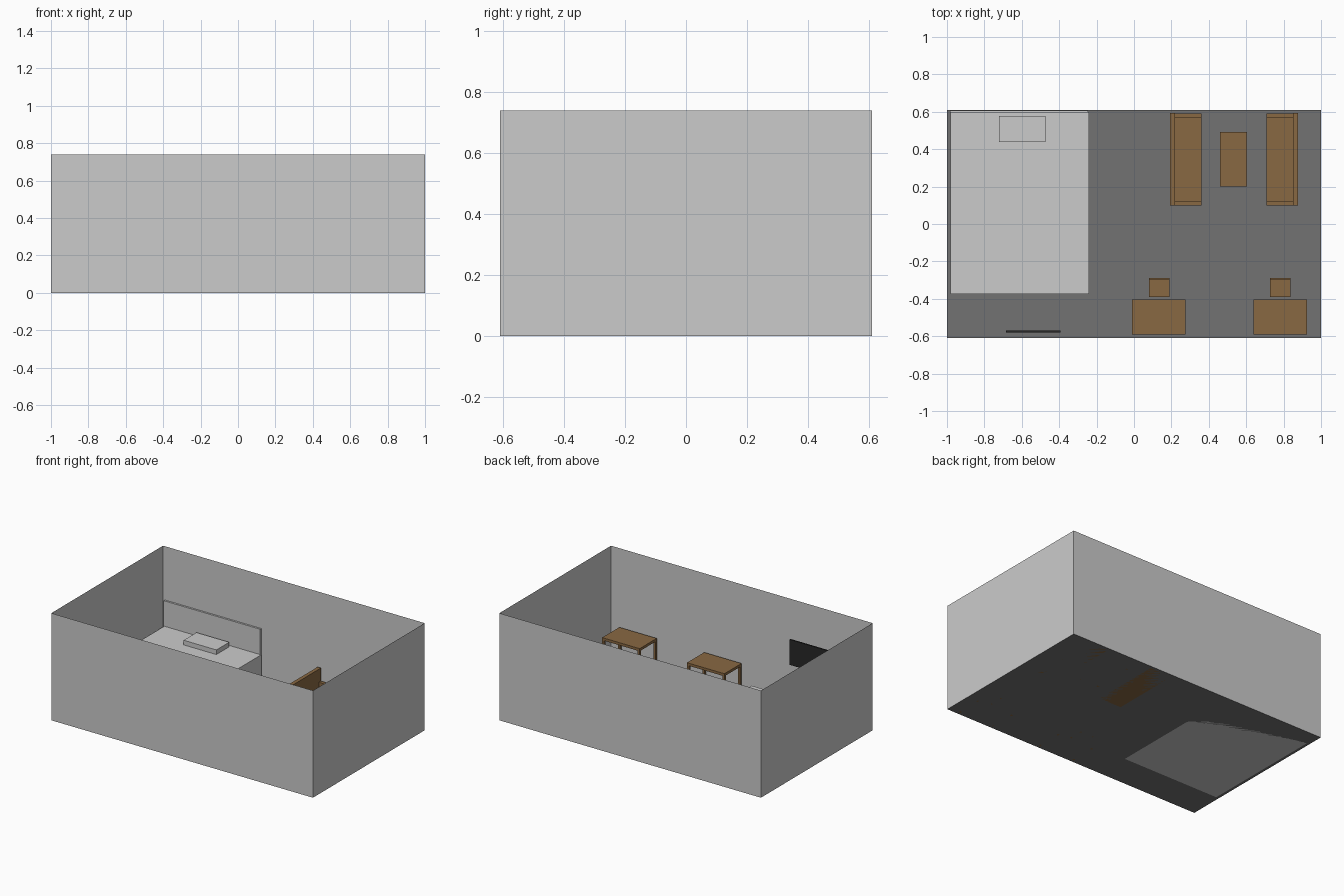
import bpy

if "Cube" in bpy.data.objects:
    bpy.data.objects.remove(bpy.data.objects["Cube"])


def material(name, rgb):
    m = bpy.data.materials.new(name)
    m.diffuse_color = (*rgb, 1)
    m.use_nodes = True
    m.node_tree.nodes["Principled BSDF"].inputs["Base Color"].default_value = m.diffuse_color
    return m


WOOD = material("wood", (0.25, 0.14, 0.055))
DARK = material("dark_floor", (0.17, 0.17, 0.17))
BLACK = material("black", (0.02, 0.02, 0.02))


def mesh_object(name, verts, faces, mat=None):
    me = bpy.data.meshes.new(name)
    me.from_pydata(verts, [], faces)
    if mat:
        me.materials.append(mat)
    ob = bpy.data.objects.new(name, me)
    bpy.context.collection.objects.link(ob)
    return ob


def box(name, x, y, z, mat=None):
    verts = [(a, b, c) for c in z for b in y for a in x]
    faces = [(0, 2, 3, 1), (4, 5, 7, 6), (0, 1, 5, 4),
             (2, 6, 7, 3), (0, 4, 6, 2), (1, 3, 7, 5)]
    return mesh_object(name, verts, faces, mat)


def legs(name, x, y, top, w):
    # four square legs, flush with the corners
    for i, a in enumerate((x[0], x[1] - w)):
        for j, b in enumerate((y[0], y[1] - w)):
            box(f"{name}_leg_{i}{j}", (a, a + w), (b, b + w), (0, top), WOOD)


def table(name, x, y, height, thick=0.018, w=0.015):
    box(f"{name}_top", x, y, (height - thick, height), WOOD)
    legs(name, x, y, height - thick, w)


# room shell: floor and four paper-thin walls, open top
X, Y, H = 1.0, 0.61, 0.74
corners = [(-X, -Y), (X, -Y), (X, Y), (-X, Y)]
mesh_object("floor", [(a, b, 0) for a, b in corners], [(0, 1, 2, 3)], DARK)
for i, side in enumerate(("front", "right", "back", "left")):
    (a, b), (c, d) = corners[i], corners[(i + 1) % 4]
    mesh_object(f"{side}_wall",
                [(a, b, 0), (c, d, 0), (c, d, H), (a, b, H)], [(0, 1, 2, 3)])

# bed
box("bed_base", (-0.98, -0.24), (-0.374, 0.597), (0, 0.195))
box("headboard", (-0.985, -0.247), (0.595, 0.608), (0, 0.37))
box("pillow", (-0.722, -0.472), (0.438, 0.578), (0.195, 0.227))

# wall screen
box("screen", (-0.685, -0.393), (-0.58, -0.57), (0.305, 0.48), BLACK)

# desks with chairs
for n, x0 in enumerate((-0.01, 0.638)):
    table(f"desk_{n}", (x0, x0 + 0.286), (-0.592, -0.405), 0.204)
    cx, cy = (x0 + 0.09, x0 + 0.199), (-0.391, -0.289)
    table(f"chair_{n}_seat", cx, cy, 0.115, 0.015, 0.012)
    box(f"chair_{n}_back", cx, (-0.3, -0.289), (0.115, 0.22), WOOD)

# sofas facing each other: s is the direction each one faces
for n, (xb, s) in enumerate(((0.193, 1), (0.877, -1))):
    def span(a, b):
        return sorted((xb + s * a, xb + s * b))
    box(f"sofa_{n}_back", span(0, 0.026), (0.1, 0.593), (0, 0.228), WOOD)
    box(f"sofa_{n}_seat", span(0.026, 0.169), (0.121, 0.569), (0, 0.095), WOOD)
    for k, ya in enumerate((0.1, 0.569)):
        box(f"sofa_{n}_arm_{k}", span(0.026, 0.169), (ya, ya + 0.023), (0, 0.138), WOOD)

# coffee table
table("coffee_table", (0.46, 0.605), (0.2, 0.492), 0.1)
